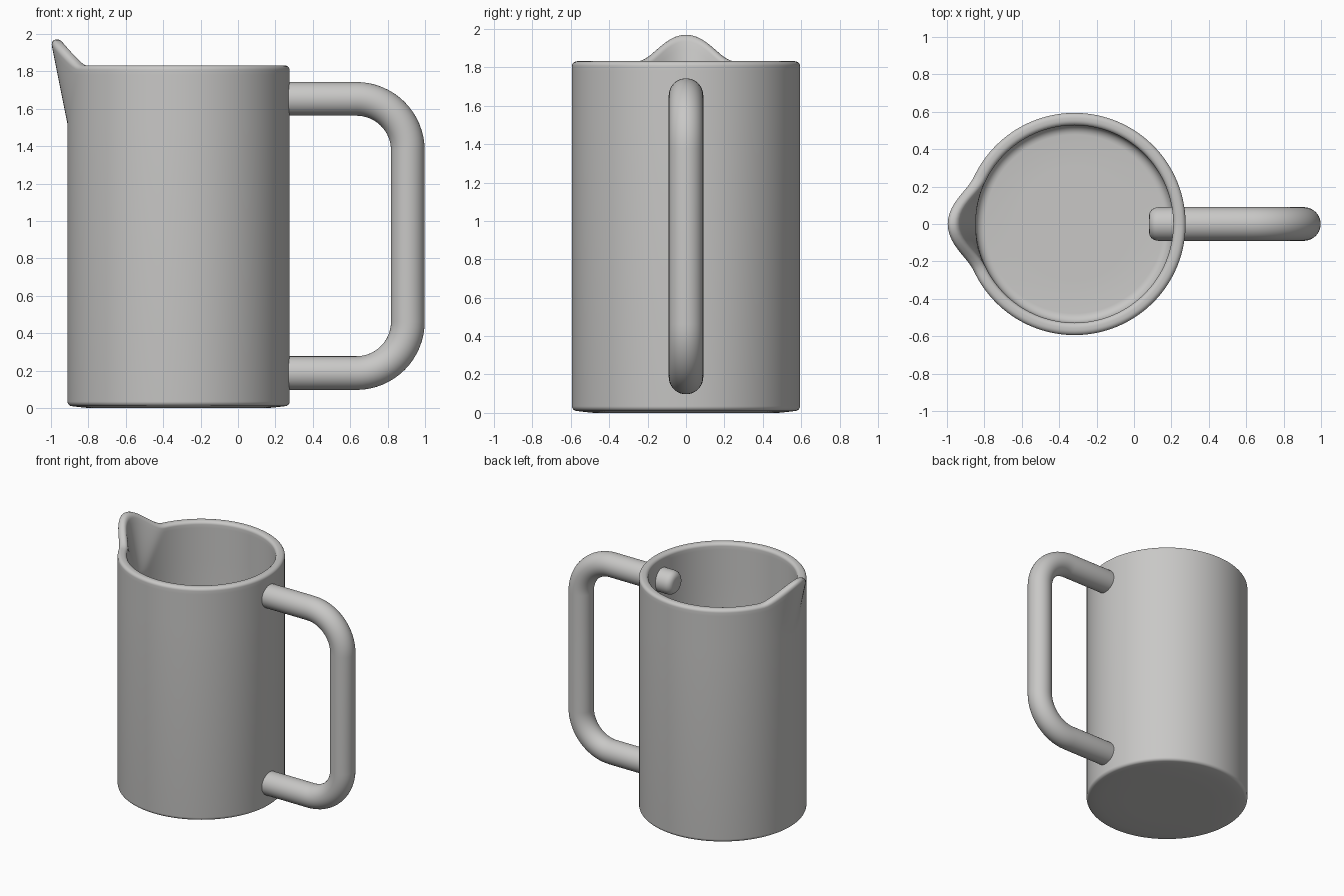
import bpy, bmesh, math
from mathutils import Vector

if "Cube" in bpy.data.objects:
    bpy.data.objects.remove(bpy.data.objects["Cube"])

CX, R_OUT, R_IN, RIM = -0.318, 0.594, 0.528, 1.832

grey = bpy.data.materials.new("warm grey")
grey.diffuse_color = (0.58, 0.575, 0.565, 1)
grey.use_nodes = True
grey.node_tree.nodes["Principled BSDF"].inputs["Base Color"].default_value = grey.diffuse_color


def finish(name, bm):
    bmesh.ops.recalc_face_normals(bm, faces=bm.faces)
    mesh = bpy.data.meshes.new(name)
    bm.to_mesh(mesh)
    bm.free()
    mesh.materials.append(grey)
    ob = bpy.data.objects.new(name, mesh)
    bpy.context.collection.objects.link(ob)
    bpy.ops.object.select_all(action='DESELECT')
    ob.select_set(True)
    bpy.context.view_layer.objects.active = ob
    bpy.ops.object.shade_smooth_by_angle(angle=math.radians(45))
    return ob


def skin(bm, rings):
    """Bridge rings of points and close both ends."""
    vs = [[bm.verts.new(p) for p in ring] for ring in rings]
    n = len(vs[0])
    for a, b in zip(vs, vs[1:]):
        for i in range(n):
            j = (i + 1) % n
            bm.faces.new((a[i], a[j], b[j], b[i]))
    bm.faces.new(vs[0])
    bm.faces.new(vs[-1])


def arc(cx, cz, rx, rz, a0, a1, n=6):
    return [(cx + rx * math.cos(math.radians(a0 + (a1 - a0) * i / n)),
             cz + rz * math.sin(math.radians(a0 + (a1 - a0) * i / n)))
            for i in range(n + 1)]


# Jug body: turned wall with rounded rim, pulled out into a pouring lip
SPOUT_Z = 1.52


def pull_lip(r, z, a):
    t = max(0.0, (z - SPOUT_Z) / (RIM - SPOUT_Z))
    phi = abs(math.remainder(a - math.pi, 2 * math.pi))
    w = 0.47 * (0.3 + 0.7 * t)
    s = math.cos(phi / w * math.pi / 2) ** 2 if phi < w else 0.0
    r += 0.09 * t * s
    return (CX + r * math.cos(a), r * math.sin(a), z + 0.138 * t * s)


steps = [SPOUT_Z + (RIM - 0.03 - SPOUT_Z) * i / 14 for i in range(14)]
profile = [(0.30, 0.0), (0.48, 0.0), (0.53, 0.005)]
profile += arc(R_OUT - 0.025, 0.035, 0.025, 0.025, -80, 0)
profile += [(R_OUT, z) for z in steps]
profile += arc(R_OUT - 0.028, RIM - 0.024, 0.028, 0.024, 0, 90)
profile += arc(R_IN + 0.028, RIM - 0.024, 0.028, 0.024, 90, 180)
profile += [(R_IN, z) for z in reversed(steps)]
profile += arc(R_IN - 0.05, 0.12, 0.05, 0.05, 0, -90)
profile += [(0.30, 0.07)]

N = 144
bm = bmesh.new()
skin(bm, [[pull_lip(r, z, 2 * math.pi * i / N) for i in range(N)]
          for r, z in profile])
finish("jug_body", bm)

# Handle: round tube with two bends, rounded ends poking through the wall
R, BEND, X_END, X_GRIP, Z_LOW, Z_TOP = 0.09, 0.275, 0.08, 0.908, 0.187, 1.653
caps = [(0.0, 0.045), (0.004, 0.062), (0.014, 0.076), (0.03, 0.086), (0.05, R)]
path = [(X_END + d, Z_TOP, 90, r) for d, r in caps]
for cz, a0, a1 in ((Z_TOP - BEND, 90, 0), (Z_LOW + BEND, 0, -90)):
    for i, (x, z) in enumerate(arc(X_GRIP - BEND, cz, BEND, BEND, a0, a1, 16)):
        path.append((x, z, a0 + (a1 - a0) * i / 16, R))
path += [(X_END + d, Z_LOW, -90, r) for d, r in reversed(caps)]

rings = []
for x, z, a, r in path:
    out = Vector((math.cos(math.radians(a)), 0, math.sin(math.radians(a))))
    side = Vector((0, 1, 0))
    rings.append([Vector((x, 0, z)) + r * (math.cos(k * math.pi / 20) * out
                                           + math.sin(k * math.pi / 20) * side)
                  for k in range(40)])
bm = bmesh.new()
skin(bm, rings)
finish("handle", bm)
